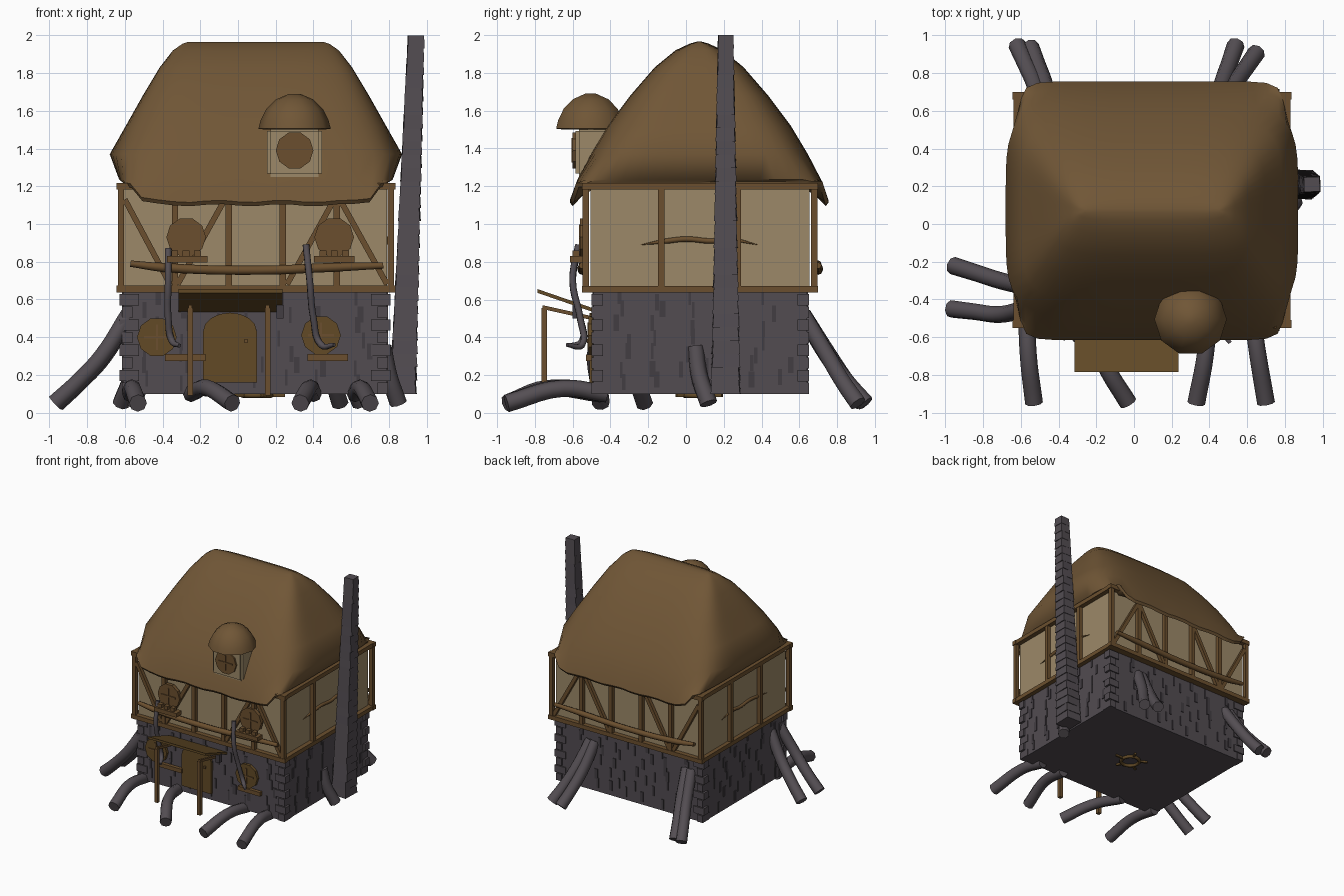
import bpy, bmesh, math, random
from mathutils import Vector, Matrix

if "Cube" in bpy.data.objects:
    bpy.data.objects.remove(bpy.data.objects["Cube"])
random.seed(4)


def material(name, *srgb):
    m = bpy.data.materials.new(name)
    col = [((c / 255 + 0.055) / 1.055) ** 2.4 for c in srgb] + [1]
    m.use_nodes = True
    m.diffuse_color = col
    m.node_tree.nodes["Principled BSDF"].inputs["Base Color"].default_value = col
    return m


THATCH = material("thatch brown", 112, 86, 54)
TIMBER = material("timber brown", 107, 79, 46)
DOOR = material("door brown", 98, 74, 38)
PLASTER = material("cream plaster", 156, 137, 104)
STONE = material("grey stone", 82, 76, 81)
DARK = material("dark stone", 66, 61, 66)
ROOT = material("root grey", 85, 79, 84)


def finish(name, bm, mat, smooth=0):
    bmesh.ops.recalc_face_normals(bm, faces=bm.faces)
    me = bpy.data.meshes.new(name)
    bm.to_mesh(me)
    bm.free()
    ob = bpy.data.objects.new(name, me)
    bpy.context.collection.objects.link(ob)
    me.materials.append(mat)
    if smooth:
        bpy.ops.object.select_all(action='DESELECT')
        ob.select_set(True)
        bpy.context.view_layer.objects.active = ob
        bpy.ops.object.shade_smooth_by_angle(angle=math.radians(smooth))
    return ob


def add_box(bm, x0, x1, y0, y1, z0, z1):
    size = Matrix.Diagonal((x1 - x0, y1 - y0, z1 - z0, 1))
    mid = Matrix.Translation(((x0 + x1) / 2, (y0 + y1) / 2, (z0 + z1) / 2))
    return bmesh.ops.create_cube(bm, size=1, matrix=mid @ size)["verts"]


def box(name, mat, *dims):
    bm = bmesh.new()
    add_box(bm, *dims)
    return finish(name, bm, mat)


def add_beam(bm, a, b, w=0.034):
    a, b = Vector(a), Vector(b)
    rot = (b - a).to_track_quat('Z', 'Y').to_matrix().to_4x4()
    m = Matrix.Translation((a + b) / 2) @ rot @ Matrix.Diagonal((w, w, (b - a).length, 1))
    bmesh.ops.create_cube(bm, size=1, matrix=m)


def loft(bm, rings, cap=True):
    rows = [[bm.verts.new(p) for p in r] for r in rings]
    n = len(rows[0])
    for a, b in zip(rows, rows[1:]):
        for i in range(n):
            bm.faces.new((a[i], a[(i + 1) % n], b[(i + 1) % n], b[i]))
    if cap:
        bm.faces.new(rows[0])
        bm.faces.new(rows[-1])


def tube(name, pts, r, mat, tips=(1, 1)):
    cu = bpy.data.curves.new(name, 'CURVE')
    cu.dimensions = '3D'
    cu.bevel_depth, cu.bevel_resolution, cu.use_fill_caps = r, 2, True
    cu.resolution_u = 5
    sp = cu.splines.new('BEZIER')
    sp.bezier_points.add(len(pts) - 1)
    for i, (bp, p) in enumerate(zip(sp.bezier_points, pts)):
        bp.co = p
        bp.handle_left_type = bp.handle_right_type = 'AUTO'
        bp.radius = tips[0] if i == 0 else tips[1] if i == len(pts) - 1 else 1
    tmp = bpy.data.objects.new(name + " guide", cu)
    bpy.context.collection.objects.link(tmp)
    bm = bmesh.new()
    me = bpy.data.meshes.new_from_object(tmp.evaluated_get(bpy.context.evaluated_depsgraph_get()))
    bm.from_mesh(me)
    bpy.data.objects.remove(tmp)
    bpy.data.meshes.remove(me)
    return finish(name, bm, mat, 50)


# Stone ground floor with raised bricks and corner blocks
X0, X1, Y0, Y1 = -0.61, 0.79, -0.49, 0.64
box("stone_ground_floor", STONE, X0, X1, Y0, Y1, 0.1, 0.65)
bm = bmesh.new()
for row in range(7):
    z = 0.13 + row * 0.072
    for horizontal in (True, False):
        lo, hi = (X0, X1) if horizontal else (Y0, Y1)
        for side in (0, 1):
            p = lo + 0.1 + random.random() * 0.08
            while p < hi - 0.1:
                w, zz, e = random.choice((0.014, 0.02, 0.03)), z + random.uniform(-0.02, 0.02), 0.006
                if horizontal:
                    y = (Y0, Y1)[side]
                    add_box(bm, p, p + w, y - e, y + e, zz, zz + 0.085)
                else:
                    x = (X0, X1)[side]
                    add_box(bm, x - e, x + e, p, p + w, zz, zz + 0.085)
                p += random.uniform(0.13, 0.24)
finish("raised_bricks", bm, DARK)
bm = bmesh.new()
for cx, sx in ((X0, 1), (X1, -1)):
    for cy, sy in ((Y0, 1), (Y1, -1)):
        for row in range(8):
            a, b = (0.085, 0.05) if row % 2 else (0.05, 0.085)
            e = 0.018 if row % 2 else 0.006
            xs, ys = sorted((cx - sx * e, cx + sx * a)), sorted((cy - sy * 0.01, cy + sy * b))
            add_box(bm, *xs, *ys, 0.1 + row * 0.067, 0.16 + row * 0.067)
finish("corner_blocks", bm, STONE)

# Plastered upper floor and its timber frame
box("plaster_upper_floor", PLASTER, -0.605, 0.79, -0.505, 0.655, 0.65, 1.21)
BX, BY = (-0.62, 0.81), (-0.53, 0.68)
bm = bmesh.new()
for y in BY:
    for z in (0.655, 1.2):
        add_box(bm, -0.645, 0.835, y - 0.02, y + 0.02, z - 0.018, z + 0.018)
    for i in range(6):
        x = BX[0] + i * (BX[1] - BX[0]) / 5
        add_box(bm, x - 0.017, x + 0.017, y - 0.017, y + 0.017, 0.65, 1.21)
    for top, foot in ((-0.6, -0.36), (-0.07, -0.32), (0.51, 0.26), (0.54, 0.79)):
        add_beam(bm, (top, y, 1.13), (foot, y, 0.68), 0.03)
for x in BX:
    for z in (0.655, 1.2):
        add_box(bm, x - 0.02, x + 0.02, -0.55, 0.7, z - 0.018, z + 0.018)
    for y in (-0.13, 0.275):
        add_box(bm, x - 0.017, x + 0.017, y - 0.017, y + 0.017, 0.65, 1.21)
add_box(bm, -0.64, 0.83, -0.55, 0.7, 0.638, 0.652)
finish("timber_frame", bm, TIMBER)
for label, y in (("front", -0.55), ("back", 0.7)):
    tube(label + "_branch_rail", [(-0.57, y, 0.79), (-0.4, y, 0.77), (0.1, y, 0.755),
         (0.5, y, 0.77), (0.77, y, 0.78)], 0.024, TIMBER, (0.7, 0.7))
for label, x in (("left", 0.793), ("right", -0.608)):
    tube(label + "_wall_crack", [(x, -0.24, 0.89), (x, -0.1, 0.91), (x, 0, 0.92), (x, 0.14, 0.91),
         (x, 0.22, 0.92), (x, 0.38, 0.89)], 0.014, TIMBER, (0.1, 0.1))

# Thatched roof lofted from rounded rectangles
CX, CY, N = 0.095, 0.07, 16
square = []
for k in range(4):
    for i in range(N):
        t = -1 + 2 * i / N
        square.append(((t, -1), (1, t), (-t, 1), (-1, -t))[k])


def roof_ring(z, ex, ey, p, eave=False):
    ring = []
    for u, v in square:
        s = (abs(u) ** p + abs(v) ** p) ** (-1 / p)
        lift = 0.1 * abs(u) ** 12 + 0.006 * math.sin(u * 13 + v) if eave else 0
        ring.append((CX + ex * u * s, CY + ey * v * s, z + lift))
    return ring


bm = bmesh.new()
loft(bm, [roof_ring(1.19, 0.66, 0.58, 14), roof_ring(1.1, 0.695, 0.67, 14, True),
          roof_ring(1.12, 0.7, 0.685, 14, True), roof_ring(1.235, 0.725, 0.645, 9),
          roof_ring(1.37, 0.775, 0.575, 5), roof_ring(1.52, 0.69, 0.485, 5),
          roof_ring(1.68, 0.6, 0.365, 5), roof_ring(1.83, 0.51, 0.235, 5),
          roof_ring(1.92, 0.44, 0.125, 4), roof_ring(1.955, 0.39, 0.05, 4),
          roof_ring(1.965, 0.36, 0.015, 4)])
finish("thatched_roof", bm, THATCH, 50)

# Dormer with a domed cap
bm = bmesh.new()
add_box(bm, 0.155, 0.445, -0.585, -0.3, 1.25, 1.51)
bmesh.ops.bevel(bm, geom=bm.edges[:], offset=0.018, segments=2, affect='EDGES')
finish("dormer_wall", bm, PLASTER, 40)
bm = bmesh.new()
loft(bm, [[(0.3 + r * math.cos(a * math.tau / 10), -0.505 + r * math.sin(a * math.tau / 10), z)
           for a in range(10)]
          for r, z in ((0.15, 1.5), (0.192, 1.505), (0.18, 1.55), (0.15, 1.61), (0.1, 1.66), (0.03, 1.69))])
finish("dormer_cap", bm, THATCH, 40)


# Round windows with crossed bars, and sills
def window(name, x, y, z, r, mat):
    bm = bmesh.new()
    m = Matrix.Translation((x, y, z)) @ Matrix.Rotation(math.pi / 2, 4, 'X') @ Matrix.Rotation(math.pi / 10, 4, 'Z')
    bmesh.ops.create_cone(bm, cap_ends=True, segments=10, radius1=r, radius2=r, depth=0.03, matrix=m)
    finish(name, bm, mat)
    bm = bmesh.new()
    add_box(bm, x - r * 0.65, x + r * 0.65, y - 0.022, y, z - 0.006, z + 0.006)
    add_box(bm, x - 0.006, x + 0.006, y - 0.022, y, z - r * 0.65, z + r * 0.65)
    finish(name + "_bars", bm, TIMBER)


window("dormer_window", 0.3, -0.585, 1.39, 0.1, TIMBER)
for label, x, y, z, sx in (("upper_right", -0.275, -0.545, 0.93, -0.27), ("upper_left", 0.51, -0.545, 0.93, 0.51),
                           ("lower_right", -0.43, -0.5, 0.4, -0.28), ("lower_left", 0.44, -0.5, 0.41, 0.475)):
    up = z > 0.6
    window(label + "_window", x, y, z, 0.105, TIMBER if up else DOOR)
    top = 0.83 if up else 0.31
    box(label + "_sill", TIMBER, sx - 0.107, sx + 0.107, y - (0.07 if up else 0.03), y, top - 0.035, top)
    if up:
        for dx in (-0.06, 0, 0.06):
            box(label + "_sill_pot", TIMBER, x + dx - 0.018, x + dx + 0.018, y - 0.055, y - 0.02, top, top + 0.03)

# Arched door and tilted porch on two posts
bm = bmesh.new()
outline = [(-0.185, 0.16), (0.1, 0.16)]
outline += [(-0.0425 + 0.1425 * math.cos(a * math.pi / 8), 0.43 + 0.1 * math.sin(a * math.pi / 8)) for a in range(9)]
loft(bm, [[(x, y, z) for x, z in outline] for y in (-0.512, -0.48)])
finish("arched_door", bm, DOOR)
box("door_handle", TIMBER, 0.035, 0.05, -0.525, -0.51, 0.37, 0.39)
bm = bmesh.new()
loft(bm, [[(x, -0.785, 0.655), (x, -0.785, 0.635), (x, -0.48, 0.53), (x, -0.48, 0.55)] for x in (-0.315, 0.235)])
finish("porch_roof", bm, DOOR)
for label, x in (("right", -0.253), ("left", 0.157)):
    bm = bmesh.new()
    add_beam(bm, (x, -0.75, 0.09), (x, -0.75, 0.555), 0.03)
    add_beam(bm, (x, -0.76, 0.56), (x, -0.49, 0.5), 0.02)
    finish(label + "_porch_post", bm, TIMBER)
box("porch_lantern", DARK, 0.205, 0.24, -0.6, -0.56, 0.5, 0.57)

# Chimney of stacked, slightly uneven tapering blocks
bm = bmesh.new()
COUNT = 27
for i in range(COUNT):
    t = i / (COUNT - 1)
    h = 1.9 / COUNT
    w, d = 0.067 - 0.024 * t, 0.074 - 0.034 * t
    cx = 0.875 + 0.068 * t
    turn = random.uniform(-0.05, 0.05)
    rings = []
    for z, s in ((0.1 + i * h, 1.05), (0.1 + (i + 1) * h, 0.97)):
        rings.append([(cx + s * (w * a - turn * d * b), 0.21 + s * (d * b + turn * w * a), z)
                      for a, b in ((-1, -1), (1, -1), (1, 1), (-1, 1))])
    loft(bm, rings)
finish("stacked_chimney", bm, STONE)

# Roots spreading from the base: points run from the wall to the tip
low, high = (0.1, 0.13, 0.05), (0.52, 0.3, 0.05)
roots = [("front_root", (-0.57, -0.42), (-0.56, -0.7), (-0.53, -0.95), low),
         ("front_root", (-0.25, -0.45), (-0.16, -0.73), (-0.03, -0.95), low),
         ("front_root", (0.4, -0.42), (0.38, -0.68), (0.33, -0.95), low),
         ("front_root", (0.62, -0.42), (0.65, -0.65), (0.7, -0.95), low),
         ("side_root", (-0.58, -0.33), (-0.71, -0.3), (-0.96, -0.22), high),
         ("side_root", (-0.58, -0.45), (-0.72, -0.48), (-0.97, -0.45), high),
         ("back_root", (-0.49, 0.62), (-0.53, 0.75), (-0.62, 0.95), high),
         ("back_root", (-0.44, 0.62), (-0.48, 0.76), (-0.55, 0.94), high),
         ("back_root", (0.44, 0.62), (0.47, 0.75), (0.54, 0.95), high),
         ("back_root", (0.48, 0.62), (0.54, 0.75), (0.65, 0.91), high),
         ("chimney_root", (0.77, 0.05), (0.8, 0.07), (0.85, 0.12), (0.35, 0.2, 0.05))]
for name, a, b, c, zs in roots:
    bend = [((b[0] + c[0]) / 2, (b[1] + c[1]) / 2, (zs[1] + zs[2]) / 2 - 0.01)] if zs is high else []
    tube(name, [(*a, zs[0]), (*b, zs[1])] + bend + [(*c, zs[2])], 0.045, ROOT, (1, 1.05))

# Hanging vines beside the windows
tube("right_vine", [(-0.37, -0.57, 0.87), (-0.37, -0.6, 0.7), (-0.37, -0.56, 0.5), (-0.35, -0.55, 0.38),
     (-0.31, -0.62, 0.355)], 0.018, ROOT, (1, 0.6))
tube("left_vine", [(0.36, -0.57, 0.89), (0.38, -0.6, 0.7), (0.4, -0.56, 0.5), (0.44, -0.55, 0.36),
     (0.51, -0.63, 0.36)], 0.018, ROOT, (1, 0.6))

# Small twig wreath under the floor
tips = [(0.1 + 0.075 * math.cos(a), 0.07 + 0.075 * math.sin(a)) for a in [k * math.tau / 10 for k in range(11)]]
tube("underside_wreath", [(x, y, 0.092) for x, y in tips], 0.014, DOOR)
bm = bmesh.new()
for x, y in tips[::2]:
    add_beam(bm, (x, y, 0.092), (0.1 + (x - 0.1) * 2, 0.07 + (y - 0.07) * 1.7, 0.092), 0.016)
finish("underside_twigs", bm, DOOR)
